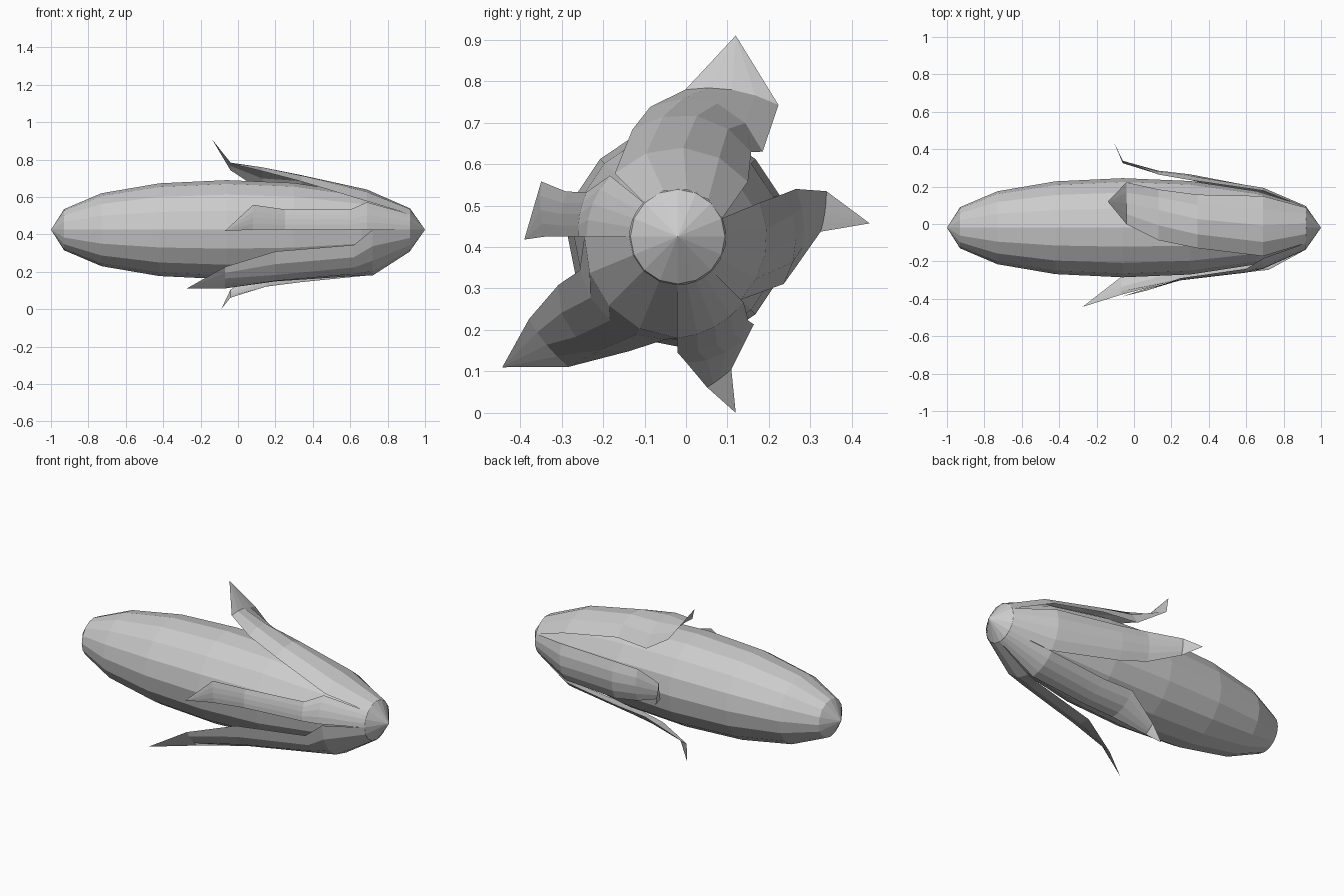
import bpy, bmesh
from math import sin, cos, pi, radians

if "Cube" in bpy.data.objects:
    bpy.data.objects.remove(bpy.data.objects["Cube"])

CY, CZ = -0.02, 0.425   # axis of the cob
SIDES = 16


def polar(x, r, a):
    return (x, CY + r * cos(a), CZ + r * sin(a))


def finish(name, bm):
    mesh = bpy.data.meshes.new(name)
    bm.to_mesh(mesh)
    bm.free()
    ob = bpy.data.objects.new(name, mesh)
    bpy.context.collection.objects.link(ob)
    return ob


def bridge(bm, a, b, closed):
    n = len(a)
    for i in range(n if closed else n - 1):
        j = (i + 1) % n
        bm.faces.new((a[i], a[j], b[j], b[i]))


# Cob: faceted spindle along x, closed by a point at each end
def make_cob():
    profile = [(-0.93, 0.11), (-0.73, 0.195), (-0.42, 0.248), (-0.06, 0.265),
               (0.30, 0.25), (0.66, 0.195), (0.92, 0.114)]
    bm = bmesh.new()
    rings = [[bm.verts.new(polar(x, r, 2 * pi * i / SIDES)) for i in range(SIDES)]
             for x, r in profile]
    for a, b in zip(rings, rings[1:]):
        bridge(bm, a, b, True)
    for ring, x in ((rings[0], -1.0), (rings[-1], 1.0)):
        tip = bm.verts.new((x, CY, CZ))
        for i in range(SIDES):
            bm.faces.new((ring[i], ring[(i + 1) % SIDES], tip))
    bmesh.ops.recalc_face_normals(bm, faces=bm.faces)
    return finish("cob", bm)


# Husk leaf: rows of (x, start angle, start radius, end angle, end radius, bulge)
def make_leaf(name, rows, tip, seg=4):
    bm = bmesh.new()
    strips = []
    for x, a0, r0, a1, r1, bulge in rows:
        strips.append([bm.verts.new(polar(
            x, r0 + (r1 - r0) * i / seg + bulge * sin(pi * i / seg),
            radians(a0 + (a1 - a0) * i / seg))) for i in range(seg + 1)])
    for a, b in zip(strips, strips[1:]):
        bridge(bm, a, b, False)
    t = bm.verts.new(tip)
    for i in range(seg):
        bm.faces.new((strips[-1][i], strips[-1][i + 1], t))
    bmesh.ops.recalc_face_normals(bm, faces=bm.faces)
    return finish(name, bm)


make_cob()

make_leaf("husk_leaf_top", [
    (0.92, 22.5, 0.116, 135, 0.116, 0),
    (0.69, 38, 0.215, 135, 0.215, 0),
    (0.34, 49, 0.27, 113, 0.28, 0.02),
    (0.13, 45, 0.29, 102, 0.32, 0.03),
    (-0.04, 52.6, 0.40, 87, 0.355, 0)], (-0.14, 0.12, 0.91))

make_leaf("husk_leaf_back", [
    (0.92, -45, 0.116, 22.5, 0.116, 0),
    (0.69, -45, 0.215, 22.5, 0.215, 0),
    (0.30, -24, 0.28, 22, 0.275, 0.008),
    (0.13, -14, 0.295, 22, 0.307, 0.005),
    (-0.06, 2, 0.345, 17, 0.375, 0)], (-0.11, 0.443, 0.457))

make_leaf("husk_leaf_bottom", [
    (0.92, -90, 0.116, -45, 0.116, 0),
    (0.69, -90, 0.245, -45, 0.225, 0),
    (0.34, -90, 0.28, -50, 0.265, 0.005),
    (0.15, -86, 0.305, -49, 0.28, 0.01),
    (-0.04, -79, 0.37, -68, 0.345, 0)], (-0.09, 0.12, 0.0))

make_leaf("husk_leaf_front_low", [
    (0.92, 180, 0.116, 270, 0.116, 0),
    (0.72, 180, 0.225, 270, 0.245, 0),
    (0.62, 199, 0.25, 263, 0.25, 0.01),
    (0.20, 202, 0.31, 247, 0.30, 0.04),
    (-0.07, 209, 0.41, 230, 0.41, 0)], (-0.275, -0.443, 0.11))

make_leaf("husk_leaf_front_high", [
    (0.92, 135, 0.116, 180, 0.116, 0),
    (0.69, 138, 0.22, 180, 0.22, 0),
    (0.60, 154, 0.245, 180, 0.24, 0),
    (0.25, 158, 0.29, 180, 0.28, 0),
    (0.08, 158, 0.355, 180, 0.32, 0)], (-0.07, -0.39, 0.418))
